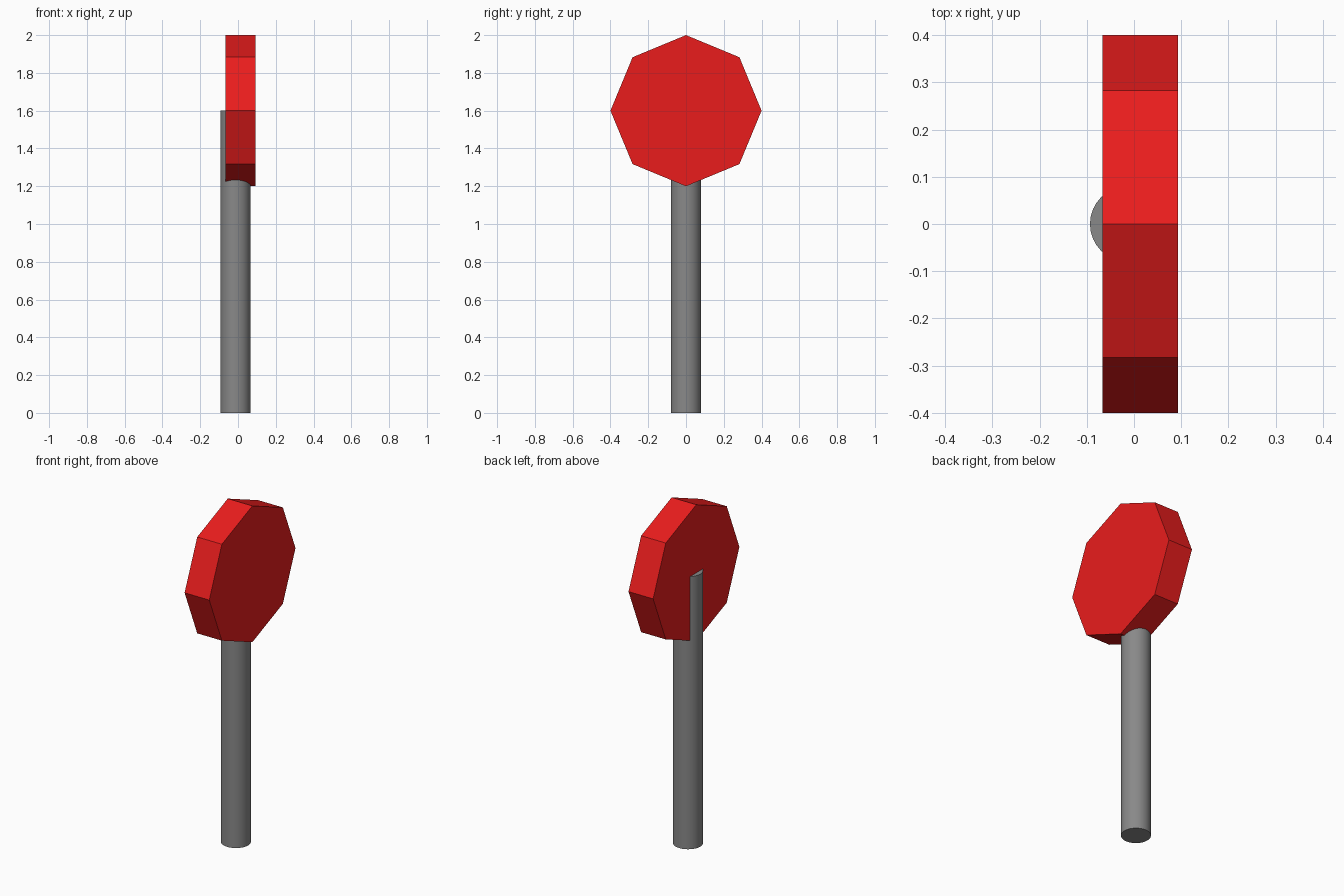
import bpy
import math

if "Cube" in bpy.data.objects:
    bpy.data.objects.remove(bpy.data.objects["Cube"])


def cylinder(name, sides, radius, depth, location, color, rotation=(0, 0, 0)):
    bpy.ops.mesh.primitive_cylinder_add(vertices=sides, radius=radius, depth=depth,
                                        location=location, rotation=rotation)
    obj = bpy.context.object
    obj.name = name
    mat = bpy.data.materials.new(name + "_color")
    mat.diffuse_color = (*color, 1)
    mat.use_nodes = True
    mat.node_tree.nodes["Principled BSDF"].inputs["Base Color"].default_value = mat.diffuse_color
    obj.data.materials.append(mat)
    return obj


# Round dark grey post, ending at the middle of the sign plate
cylinder("post", 32, 0.08, 1.6, (-0.0133, 0, 0.8), (0.25, 0.25, 0.25))
bpy.ops.object.shade_smooth_by_angle(angle=math.radians(30))

# Thick red octagonal plate facing along x, with a corner pointing up
cylinder("sign_plate", 8, 0.4, 0.16, (0.0133, 0, 1.6), (0.82, 0.012, 0.012),
         (0, math.pi / 2, 0))
